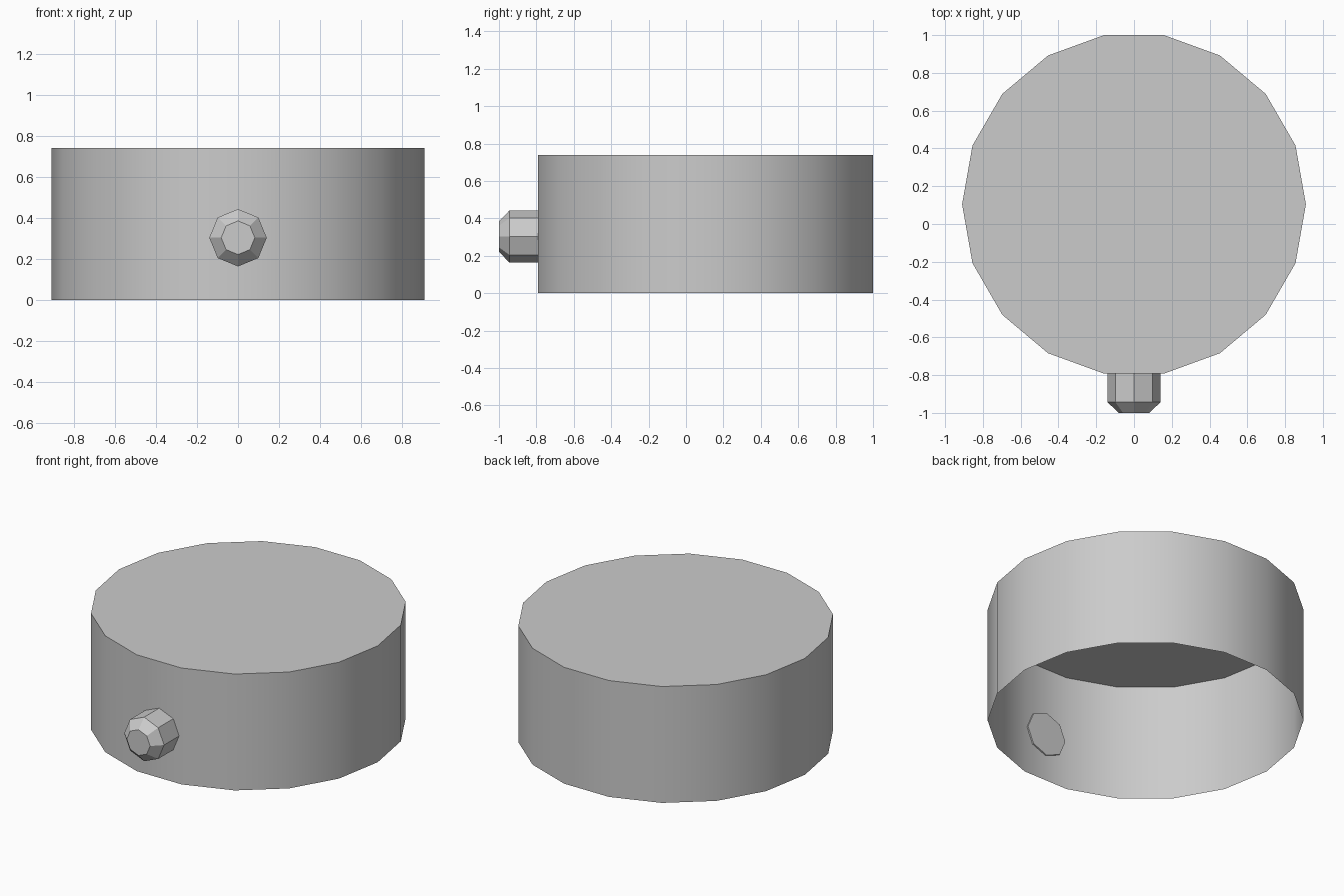
import bpy
import bmesh
import math
from mathutils import Matrix

cube = bpy.data.objects.get("Cube")
if cube:
    bpy.data.objects.remove(cube, do_unlink=True)

grey = bpy.data.materials.new("light grey")
grey.use_nodes = True
colour = (0.6, 0.6, 0.6, 1)
grey.diffuse_color = colour
grey.node_tree.nodes["Principled BSDF"].inputs["Base Color"].default_value = colour


def lathe(name, rings, sides, matrix, cap_start, cap_end):
    """Loft regular polygons given as (radius, height) along local z."""
    bm = bmesh.new()
    loops = []
    for radius, height in rings:
        angles = [2 * math.pi * i / sides for i in range(sides)]
        loops.append([bm.verts.new((radius * math.cos(a), radius * math.sin(a), height))
                      for a in angles])
    for low, high in zip(loops, loops[1:]):
        for i in range(sides):
            j = (i + 1) % sides
            bm.faces.new((low[i], low[j], high[j], high[i]))
    if cap_start:
        bm.faces.new(loops[0][::-1])
    if cap_end:
        bm.faces.new(loops[-1])
    bm.transform(matrix)
    mesh = bpy.data.meshes.new(name)
    bm.to_mesh(mesh)
    bm.free()
    mesh.materials.append(grey)
    obj = bpy.data.objects.new(name, mesh)
    bpy.context.collection.objects.link(obj)
    return obj


# Round drum: thin shell, closed on top and open underneath
drum = lathe("drum", [(0.91, 0), (0.91, 0.74)], 18,
             Matrix.Translation((0, 0.104, 0)), False, True)
bpy.context.view_layer.objects.active = drum
drum.select_set(True)
bpy.ops.object.shade_smooth_by_angle(angle=math.radians(30))

# Faceted knob with a bevelled tip, pointing forwards out of the wall
facing_front = Matrix.Translation((0, 0, 0.303)) @ Matrix.Rotation(math.pi / 2, 4, "X")
lathe("knob", [(0.14, 0.783), (0.14, 0.943), (0.082, 1.0)], 8,
      facing_front, True, True)
